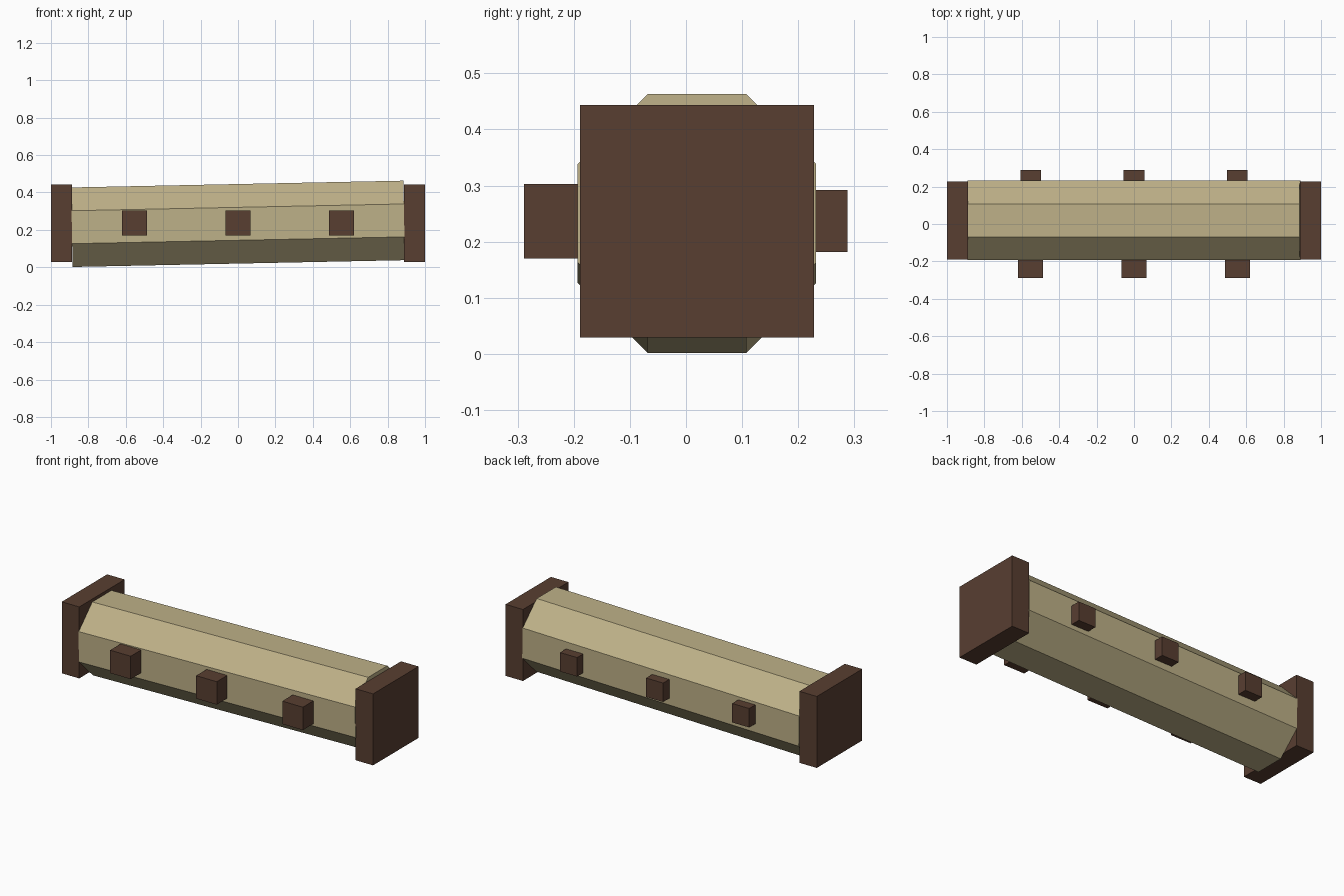
import bpy, math
from mathutils import Matrix

if "Cube" in bpy.data.objects:
    bpy.data.objects.remove(bpy.data.objects["Cube"])


def lin(c):
    c /= 255
    return c / 12.92 if c <= 0.04045 else ((c + 0.055) / 1.055) ** 2.4


def material(name, r, g, b):
    m = bpy.data.materials.new(name)
    m.diffuse_color = (lin(r), lin(g), lin(b), 1)
    m.use_nodes = True
    m.node_tree.nodes["Principled BSDF"].inputs["Base Color"].default_value = m.diffuse_color
    return m


pale_wood = material("pale_wood", 190, 177, 136)
dark_wood = material("dark_wood", 88, 62, 49)


def box(name, lo, hi):
    bpy.ops.mesh.primitive_cube_add(size=1)
    ob = bpy.context.object
    ob.name = name
    size = [b - a for a, b in zip(lo, hi)]
    mid = [(a + b) / 2 for a, b in zip(lo, hi)]
    ob.data.transform(Matrix.Translation(mid) @ Matrix.Diagonal((*size, 1)))
    ob.data.materials.append(dark_wood)
    return ob


# Octagonal beam lying along x, its right end slightly raised
APOTHEM, MID_Y = 0.2125, 0.0195
bpy.ops.mesh.primitive_cylinder_add(
    vertices=8, radius=APOTHEM / math.cos(math.pi / 8), depth=1.777)
beam = bpy.context.object
beam.name = "beam"
beam.data.transform(
    Matrix.Translation((0, MID_Y, 0.2325))
    @ Matrix.Rotation(math.radians(-1.17), 4, 'Y')
    @ Matrix.Rotation(math.radians(90), 4, 'Y')
    @ Matrix.Rotation(math.pi / 8, 4, 'Z'))
beam.data.materials.append(pale_wood)

# Square end plates
for side, x0, x1 in (("left", -1, -0.888), ("right", 0.888, 1)):
    box("end_plate_" + side, (x0, -0.189, 0.029), (x1, 0.228, 0.444))

# Pegs: larger on the front, smaller on the back
for i, x in enumerate((-0.553, 0, 0.553)):
    box(f"front_peg_{i}", (x - 0.066, -0.289, 0.17), (x + 0.066, -0.155, 0.303))
    box(f"back_peg_{i}", (x - 0.055, 0.178, 0.182), (x + 0.055, 0.288, 0.292))
